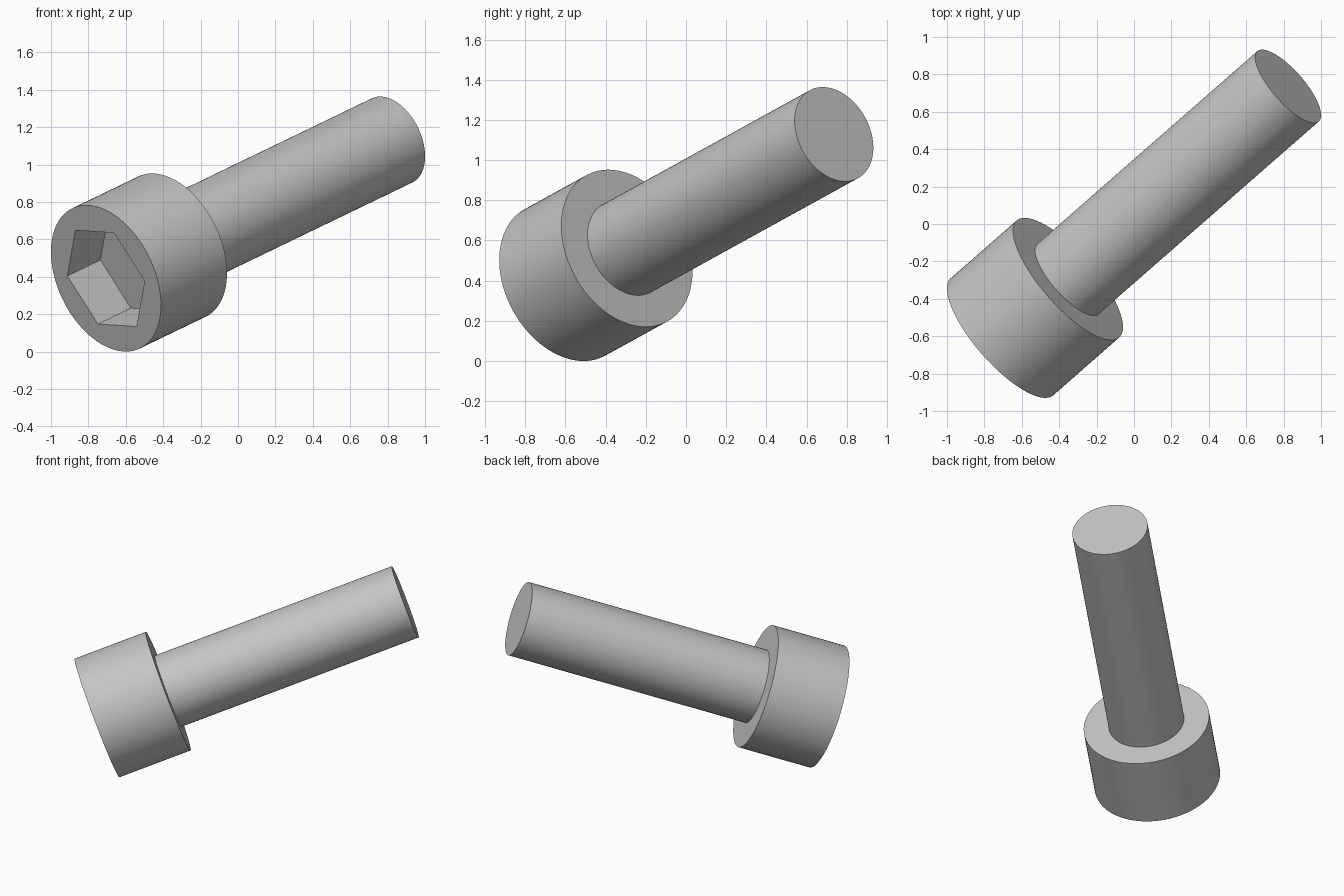
import bpy
from math import cos, sin, tau, radians
from mathutils import Matrix, Vector

cube = bpy.data.objects.get("Cube")
if cube:
    bpy.data.objects.remove(cube, do_unlink=True)

# Dimensions are multiples of one unit
UNIT = 0.0832
HEAD_RADIUS, HEAD_LENGTH = 5 * UNIT, 6 * UNIT
SHANK_RADIUS, TOTAL_LENGTH = 3 * UNIT, 26 * UNIT
SOCKET_RADIUS, SOCKET_DEPTH = 0.308, 3 * UNIT

# Tilted frame: the bolt axis, and the direction of one socket corner
axis = Vector((0.707, 0.619, 0.341)).normalized()
corner = Vector((0.043, -0.183, 0.244))
corner = (corner - axis * corner.dot(axis)).normalized()
frame = Matrix((corner, axis.cross(corner), axis)).transposed().to_4x4()
frame.translation = (-0.706, -0.603, 0.391)

steel = bpy.data.materials.new("light grey steel")
steel.use_nodes = True
colour = (0.56, 0.56, 0.56, 1)
steel.diffuse_color = colour
steel.node_tree.nodes["Principled BSDF"].inputs["Base Color"].default_value = colour


def prism(name, radius, sides, start, end):
    """Closed prism along the bolt axis, from start to end."""
    ring = [(radius * cos(tau * i / sides), radius * sin(tau * i / sides))
            for i in range(sides)]
    verts = [(x, y, z) for z in (start, end) for x, y in ring]
    faces = [list(range(sides))[::-1], list(range(sides, 2 * sides))]
    for i in range(sides):
        j = (i + 1) % sides
        faces.append([i, j, j + sides, i + sides])
    mesh = bpy.data.meshes.new(name)
    mesh.from_pydata(verts, [], faces)
    mesh.materials.append(steel)
    obj = bpy.data.objects.new(name, mesh)
    obj.matrix_world = frame
    bpy.context.collection.objects.link(obj)
    return obj


def select_only(obj):
    bpy.ops.object.select_all(action='DESELECT')
    obj.select_set(True)
    bpy.context.view_layer.objects.active = obj


# Head and shank; the shank is sunk slightly into the head
head = prism("head", HEAD_RADIUS, 96, 0, HEAD_LENGTH)
shank = prism("shank", SHANK_RADIUS, 96, HEAD_LENGTH - UNIT / 2, TOTAL_LENGTH)

# Hexagonal socket cut into the head
cutter = prism("socket_cutter", SOCKET_RADIUS, 6, -UNIT, SOCKET_DEPTH)
cutter.hide_render = True
cut = head.modifiers.new("socket", 'BOOLEAN')
cut.operation = 'DIFFERENCE'
cut.solver = 'EXACT'
cut.object = cutter
select_only(head)
bpy.ops.object.modifier_apply(modifier=cut.name)
bpy.data.objects.remove(cutter, do_unlink=True)

for part in (head, shank):
    select_only(part)
    bpy.ops.object.shade_smooth_by_angle(angle=radians(30))
